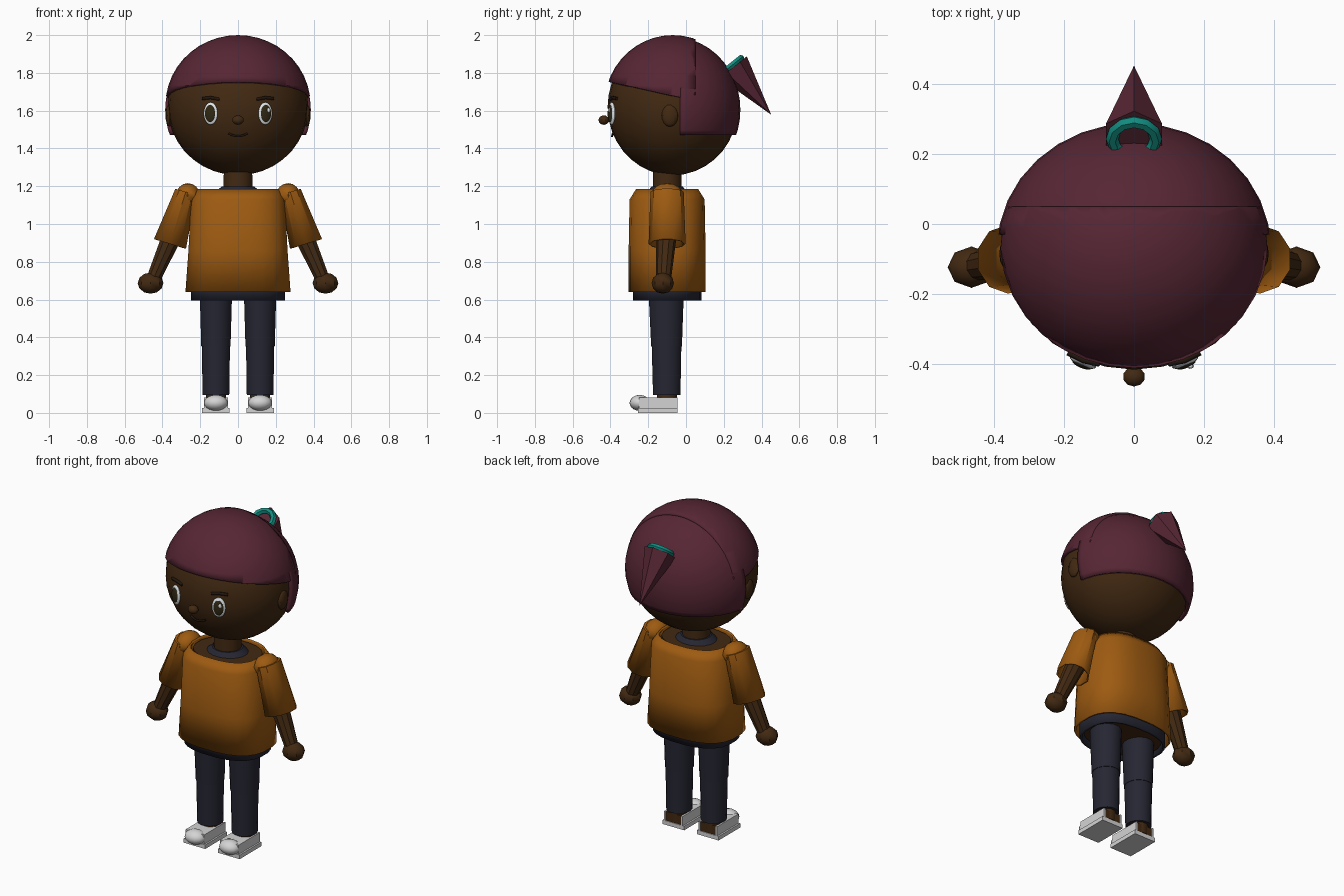
import bpy, bmesh, math
from mathutils import Vector

cube = bpy.data.objects.get("Cube")
if cube:
    bpy.data.objects.remove(cube, do_unlink=True)

parts = []


def material(name, r, g, b):
    def lin(v):
        v /= 255
        return v / 12.92 if v <= 0.04 else ((v + 0.055) / 1.055) ** 2.4
    m = bpy.data.materials.new(name)
    m.use_nodes = True
    col = (lin(r), lin(g), lin(b), 1)
    m.diffuse_color = col
    m.node_tree.nodes["Principled BSDF"].inputs["Base Color"].default_value = col
    return m


SKIN = material("brown skin", 66, 41, 18)
HAIR = material("plum hair", 86, 38, 52)
SHIRT = material("orange cloth", 158, 91, 17)
NAVY = material("navy cloth", 38, 38, 51)
WHITE = material("shoe white", 212, 212, 212)
EYE = material("eye white", 228, 232, 234)
IRIS = material("dark olive iris", 48, 40, 20)
DARK = material("dark brow", 34, 22, 13)
TEAL = material("teal band", 18, 140, 128)


def finish(bm, name, mat):
    bmesh.ops.recalc_face_normals(bm, faces=bm.faces)
    mesh = bpy.data.meshes.new(name)
    bm.to_mesh(mesh)
    bm.free()
    mesh.materials.append(mat)
    obj = bpy.data.objects.new(name, mesh)
    bpy.context.collection.objects.link(obj)
    parts.append(obj)
    return obj


def ball(name, mat, centre, radii, seg=16, rings=10, turn=0, cuts=()):
    """Ellipsoid, optionally trimmed by planes given as (point, discarded side)."""
    bm = bmesh.new()
    bmesh.ops.create_uvsphere(bm, u_segments=seg, v_segments=rings, radius=1)
    for v in bm.verts:
        v.co = Vector(a * b for a, b in zip(v.co, radii))
        c, s = math.cos(turn), math.sin(turn)
        v.co = Vector((c * v.co.x - s * v.co.y, s * v.co.x + c * v.co.y, v.co.z)) + Vector(centre)
    for point, normal in cuts:
        bmesh.ops.bisect_plane(bm, geom=bm.verts[:] + bm.edges[:] + bm.faces[:],
                               plane_co=point, plane_no=normal, clear_outer=True)
    return finish(bm, name, mat)


def loft(name, mat, rings, n=16, tilt=0, power=2, caps=(True, True)):
    """Skin through rings of (x, y, z, x radius, y radius), each tilted about y."""
    bm = bmesh.new()
    loops = []
    for x, y, z, rx, ry in rings:
        loop = []
        for i in range(n):
            a = 2 * math.pi * (i + 0.5) / n
            c, s = math.cos(a), math.sin(a)
            u = math.copysign(abs(c) ** (2 / power), c) * rx
            v = math.copysign(abs(s) ** (2 / power), s) * ry
            loop.append(bm.verts.new((x + u * math.cos(tilt), y + v, z + u * math.sin(tilt))))
        loops.append(loop)
    for lo, hi in zip(loops, loops[1:]):
        for i in range(n):
            j = (i + 1) % n
            bm.faces.new((lo[i], lo[j], hi[j], hi[i]))
    for loop, cap in zip((loops[0], loops[-1]), caps):
        if cap:
            bm.faces.new(loop)
    return finish(bm, name, mat)


def box(name, mat, lo, hi):
    bm = bmesh.new()
    bmesh.ops.create_cube(bm, size=1)
    for v in bm.verts:
        v.co = Vector((l + h) / 2 + c * (h - l) for c, l, h in zip(v.co, lo, hi))
    return finish(bm, name, mat)


def thicken(obj, amount):
    mod = obj.modifiers.new("thickness", "SOLIDIFY")
    mod.thickness = amount
    mod.offset = -1


def curve(name, mat, points, radius):
    data = bpy.data.curves.new(name, "CURVE")
    data.dimensions = "3D"
    data.bevel_depth = radius
    data.bevel_resolution = 1
    data.use_fill_caps = True
    spline = data.splines.new("POLY")
    spline.points.add(len(points) - 1)
    for p, co in zip(spline.points, points):
        p.co = (*co, 1)
    data.materials.append(mat)
    obj = bpy.data.objects.new(name, data)
    bpy.context.collection.objects.link(obj)


# Head and hair
ball("head", SKIN, (0, -0.07, 1.62), (0.372, 0.345, 0.362), 28, 18)
fringe = ball("hair_front", HAIR, (0, -0.07, 1.63), (0.384, 0.362, 0.37), 32, 22, cuts=[
    ((0, 0.05, 0), (0, 1, 0)), ((0, -0.03, 1.67), (0, -0.22, -1))])
back = ball("hair_back", HAIR, (0, -0.07, 1.605), (0.39, 0.358, 0.385), 32, 22, cuts=[
    ((0, -0.03, 0), (0, -1, 0)), ((0, 0, 1.47), (0, 0, -1))])
for shell in (fringe, back):
    thicken(shell, 0.02)

# Ponytail and its band
tail_dir = Vector((0, 0.2, -0.25)).normalized()
tail_base = Vector((0, 0.25, 1.83))
turn = Vector((0, 0, 1)).rotation_difference(tail_dir)
bpy.ops.mesh.primitive_cone_add(vertices=6, radius1=0.092, radius2=0, depth=0.322,
                                location=tail_base + tail_dir * 0.161)
tail = bpy.context.object
tail.name = "ponytail"
tail.rotation_mode = "QUATERNION"
tail.rotation_quaternion = turn
tail.data.materials.append(HAIR)
bpy.ops.mesh.primitive_torus_add(major_segments=12, minor_segments=6, major_radius=0.062,
                                 minor_radius=0.018, location=tail_base - tail_dir * 0.012)
band = bpy.context.object
band.name = "hair_band"
band.rotation_mode = "QUATERNION"
band.rotation_quaternion = turn
band.data.materials.append(TEAL)
parts += [tail, band]

# Nose and mouth
ball("nose", SKIN, (0, -0.435, 1.55), (0.032, 0.028, 0.025), 10, 8)
curve("mouth", DARK, [(x / 100, -0.392 + abs(x) * 0.001, 1.465 + 0.0006 * x * x)
                      for x in range(-5, 6)], 0.006)

# Torso, shirt and hips
loft("neck", SKIN, [(0, -0.1, 1.12, 0.08, 0.078), (0, -0.1, 1.3, 0.076, 0.076)])
loft("torso", SKIN, [(0, -0.1, 0.62, 0.23, 0.16), (0, -0.1, 1.172, 0.2, 0.15)], 20, power=2.4)
loft("collar", NAVY, [(0, -0.1, 1.165, 0.13, 0.11), (0, -0.1, 1.198, 0.088, 0.085)], 16)
shirt = loft("shirt", SHIRT, [(0, -0.1, 0.64, 0.28, 0.205), (0, -0.1, 0.86, 0.264, 0.205),
                              (0, -0.1, 1.13, 0.25, 0.2), (0, -0.1, 1.186, 0.215, 0.165)],
             24, power=2.6, caps=(False, False))
thicken(shirt, 0.012)
hips = loft("hips", NAVY, [(0, -0.1, 0.595, 0.25, 0.182), (0, -0.1, 0.7, 0.25, 0.182)],
            24, power=2.5, caps=(False, False))
thicken(hips, 0.015)

for side, s in (("left", 1), ("right", -1)):
    # Ear
    ball(side + "_ear", SKIN, (s * 0.362, -0.085, 1.575), (0.022, 0.044, 0.06), 12, 8)

    # Eye, with thin layers for iris and glint
    a = s * math.radians(22)
    out = Vector((math.sin(a), -math.cos(a), 0))
    eye = Vector((s * 0.145, -0.393, 1.585))
    ball(side + "_eye", EYE, eye, (0.04, 0.014, 0.06), 20, 12, a)
    ball(side + "_iris", IRIS, eye + out * 0.009, (0.029, 0.009, 0.045), 20, 12, a)
    ball(side + "_glint", EYE, eye + out * 0.015 + Vector((0.012, 0, 0.018)),
         (0.009, 0.005, 0.013), 10, 8, a)
    curve(side + "_brow", DARK, [(s * 0.098, -0.398, 1.66), (s * 0.145, -0.388, 1.669),
                                 (s * 0.188, -0.366, 1.664)], 0.009)

    # Arm and sleeve
    tilt = s * math.radians(17)
    ball(side + "_shoulder", SHIRT, (s * 0.265, -0.1, 1.152), (0.066, 0.085, 0.064), 10, 8)
    sleeve = loft(side + "_sleeve", SHIRT, [(s * 0.36, -0.1, 0.895, 0.093, 0.098),
                                            (s * 0.277, -0.1, 1.17, 0.06, 0.088)],
                  10, tilt, caps=(False, True))
    thicken(sleeve, 0.01)
    loft(side + "_forearm", SKIN, [(s * 0.452, -0.12, 0.7, 0.038, 0.04),
                                   (s * 0.33, -0.1, 0.98, 0.058, 0.056)], 10, tilt * 1.4)
    ball(side + "_hand", SKIN, (s * 0.463, -0.123, 0.687), (0.068, 0.059, 0.056), 8, 6)

    # Leg in two pieces
    x = s * 0.117
    loft(side + "_thigh", NAVY, [(x, -0.103, 0.352, 0.079, 0.083), (x, -0.105, 0.66, 0.088, 0.096)])
    loft(side + "_shin", NAVY, [(x, -0.102, 0.095, 0.072, 0.074), (x, -0.103, 0.358, 0.076, 0.08)])
    loft(side + "_ankle", SKIN, [(x, -0.1, 0.03, 0.055, 0.055), (x, -0.1, 0.12, 0.055, 0.055)], 12)

    # Shoe with an open heel
    box(side + "_sole", WHITE, (x - 0.073, -0.255, 0), (x + 0.073, -0.045, 0.025))
    box(side + "_shoe_upper", WHITE, (x - 0.063, -0.25, 0.02), (x + 0.063, -0.13, 0.082))
    for e in (-1, 1):
        wall = sorted((x + e * 0.053, x + e * 0.063))
        box(side + "_shoe_wall", WHITE, (wall[0], -0.135, 0.02), (wall[1], -0.045, 0.082))
    box(side + "_heel", SKIN, (x - 0.054, -0.14, 0.02), (x + 0.054, -0.05, 0.08))
    ball(side + "_toe", WHITE, (x, -0.245, 0.053), (0.064, 0.054, 0.042), 14, 10)

# Shading
bpy.ops.object.select_all(action="DESELECT")
for obj in parts:
    obj.select_set(True)
bpy.context.view_layer.objects.active = parts[0]
bpy.ops.object.shade_smooth_by_angle(angle=math.radians(35))
